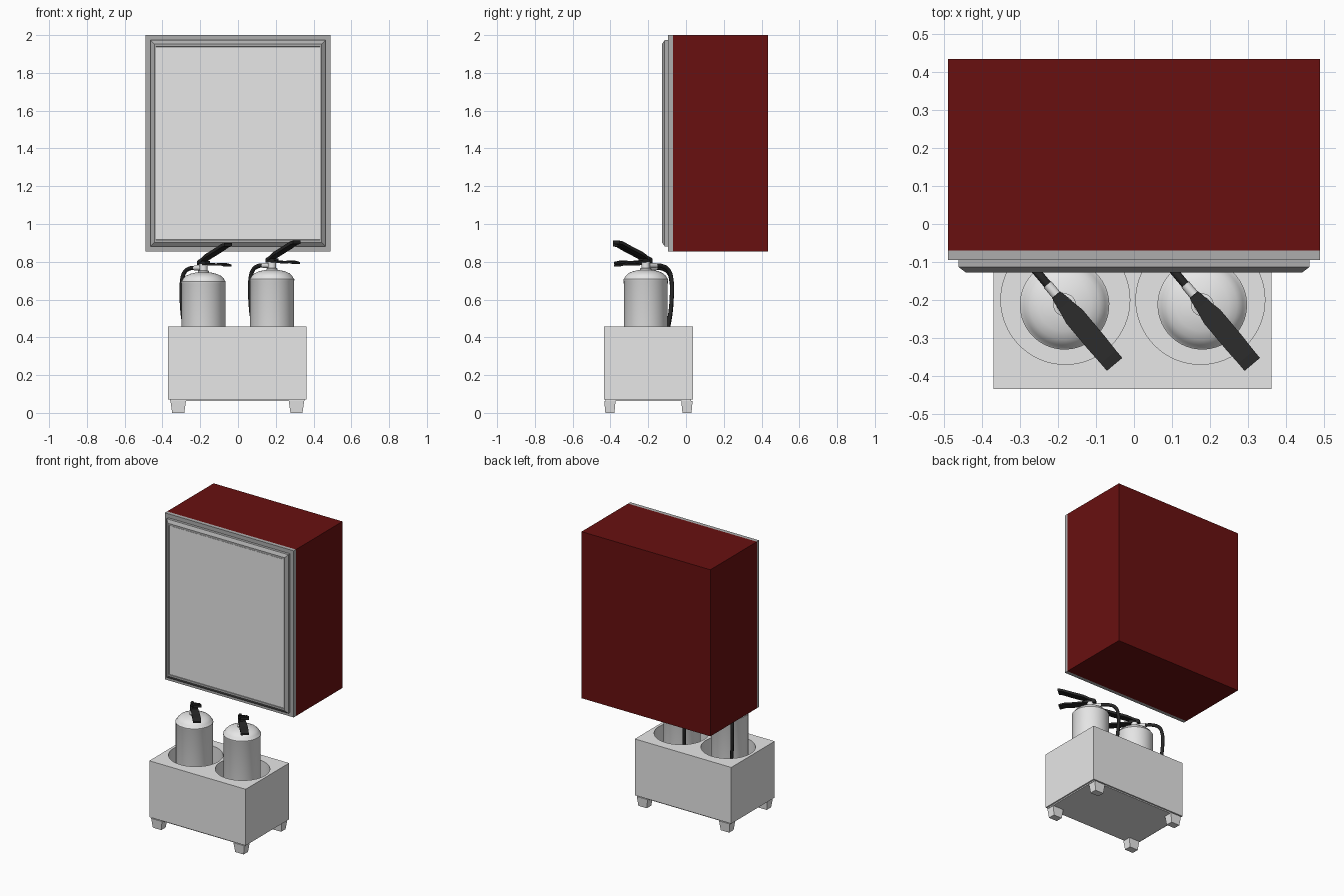
import bpy, bmesh, math
from mathutils import Matrix, Vector

cube = bpy.data.objects.get("Cube")
if cube:
    bpy.data.objects.remove(cube, do_unlink=True)


def material(name, rgb):
    m = bpy.data.materials.new(name)
    m.use_nodes = True
    m.diffuse_color = (*rgb, 1)
    m.node_tree.nodes["Principled BSDF"].inputs["Base Color"].default_value = (*rgb, 1)
    return m


RED = material("dark red", (0.14, 0.005, 0.005))
GREY = material("mid grey", (0.42, 0.42, 0.42))
LIGHT = material("light grey", (0.8, 0.8, 0.8))
BLACK = material("black", (0.02, 0.02, 0.02))


def finish(name, bm, mat, matrix=None, smooth=False):
    bmesh.ops.recalc_face_normals(bm, faces=bm.faces)
    mesh = bpy.data.meshes.new(name)
    bm.to_mesh(mesh)
    bm.free()
    mesh.materials.append(mat)
    ob = bpy.data.objects.new(name, mesh)
    bpy.context.collection.objects.link(ob)
    if matrix:
        ob.matrix_world = matrix
    if smooth:
        select(ob)
        bpy.ops.object.shade_smooth_by_angle(angle=math.radians(35))
    return ob


def select(ob):
    bpy.ops.object.select_all(action="DESELECT")
    ob.select_set(True)
    bpy.context.view_layer.objects.active = ob


def loft(name, rings, mat, matrix=None, smooth=False):
    """Skin a list of equal-length point rings and cap both ends."""
    bm = bmesh.new()
    rows = [[bm.verts.new(p) for p in ring] for ring in rings]
    n = len(rows[0])
    for a, b in zip(rows, rows[1:]):
        for i in range(n):
            j = (i + 1) % n
            bm.faces.new((a[i], a[j], b[j], b[i]))
    bm.faces.new(rows[0])
    bm.faces.new(rows[-1])
    return finish(name, bm, mat, matrix, smooth)


def rect_z(x0, x1, y0, y1, z):
    return [(x0, y0, z), (x1, y0, z), (x1, y1, z), (x0, y1, z)]


def rect_y(half_w, half_h, y, cz=1.4275):
    return [(s * half_w, y, cz + t * half_h) for s, t in ((-1, -1), (1, -1), (1, 1), (-1, 1))]


def turned(name, profile, mat, matrix=None, sides=48):
    rings = [[(r * math.cos(2 * math.pi * i / sides), r * math.sin(2 * math.pi * i / sides), z)
              for i in range(sides)] for r, z in profile]
    return loft(name, rings, mat, matrix, True)


def blade(name, points, thick, mat, matrix):
    """Flat bent bar running along local x, from (x, z, width) stations."""
    rings = [[(x, -w / 2, z), (x, w / 2, z), (x, w / 2, z + thick), (x, -w / 2, z + thick)]
             for x, z, w in points]
    return loft(name, rings, mat, matrix)


def tube(name, points, radius, mat, matrix):
    curve = bpy.data.curves.new(name, "CURVE")
    curve.dimensions = "3D"
    curve.bevel_depth = radius
    curve.bevel_resolution = 3
    curve.use_fill_caps = True
    curve.resolution_u = 8
    sp = curve.splines.new("BEZIER")
    sp.bezier_points.add(len(points) - 1)
    for bp, p in zip(sp.bezier_points, points):
        bp.co = p
        bp.handle_left_type = bp.handle_right_type = "AUTO"
    curve.materials.append(mat)
    ob = bpy.data.objects.new(name, curve)
    bpy.context.collection.objects.link(ob)
    ob.matrix_world = matrix
    select(ob)
    bpy.ops.object.convert(target="MESH")
    bpy.ops.object.shade_smooth_by_angle(angle=math.radians(50))


# Wall cabinet: red body, grey flange, raised chamfered door and light panel
loft("cabinet_body", [rect_y(0.49, 0.5725, y) for y in (-0.07, 0.435)], RED)
loft("cabinet_flange", [rect_y(0.49, 0.5725, y) for y in (-0.095, -0.07)], GREY)
loft("door_frame", [rect_y(0.463, 0.5455, -0.095), rect_y(0.463, 0.5455, -0.113),
                    rect_y(0.443, 0.5255, -0.128), rect_y(0.435, 0.5125, -0.128),
                    rect_y(0.432, 0.5095, -0.122)], GREY)
loft("door_panel", [rect_y(0.433, 0.5105, y) for y in (-0.121, -0.126)], LIGHT)

# Stand with two round wells
stand = loft("stand_box", [rect_z(-0.37, 0.363, -0.435, 0.037, z) for z in (0.07, 0.457)], LIGHT)
for x in (-0.181, 0.175):
    cutter = turned("well_cutter", [(0.17, 0.1), (0.17, 0.6)], LIGHT,
                    Matrix.Translation((x, -0.2, 0)), 64)
    cutter.hide_render = True
    select(stand)
    mod = stand.modifiers.new("well", "BOOLEAN")
    mod.operation = "DIFFERENCE"
    mod.solver = "EXACT"
    mod.object = cutter
    bpy.ops.object.modifier_apply(modifier=mod.name)
    bpy.data.objects.remove(cutter, do_unlink=True)
select(stand)
bpy.ops.object.shade_smooth_by_angle(angle=math.radians(35))
loft("stand_base", [rect_z(-0.36, 0.353, -0.425, 0.027, z) for z in (0.062, 0.071)], LIGHT)

# Tapered feet
for sx, side in ((-1, "right"), (1, "left")):
    for sy, end in ((-1, "front"), (1, "back")):
        cx, cy = -0.0035 + sx * 0.313, -0.199 + sy * 0.204
        loft(f"{end}_{side}_foot",
             [rect_z(cx - a, cx + a, cy - b, cy + b, z)
              for a, b, z in ((0.032, 0.024, 0), (0.041, 0.03, 0.064))], LIGHT)

# Extinguishers, handles pointing diagonally forward
for x, dz, side in ((-0.183, -0.01, "right"), (0.18, 0.003, "left")):
    m = Matrix.Translation((x, -0.213, dz)) @ Matrix.Rotation(math.radians(-50), 4, "Z")
    turned(f"{side}_tank", [(0.1, 0.115), (0.116, 0.13), (0.116, 0.694), (0.118, 0.698),
                            (0.118, 0.706), (0.113, 0.71), (0.107, 0.722), (0.092, 0.736),
                            (0.07, 0.746), (0.04, 0.753), (0.026, 0.755)], LIGHT, m)
    turned(f"{side}_neck", [(0.03, 0.75), (0.03, 0.762), (0.022, 0.764), (0.022, 0.797)],
           LIGHT, m, 24)
    turned(f"{side}_hose_fitting", [(0.013, 0), (0.013, 0.07)], LIGHT,
           m @ Matrix.Translation((0, 0, 0.777)) @ Matrix.Rotation(-math.pi / 2, 4, "Y"), 20)
    blade(f"{side}_valve_head", [(-0.035, 0.793, 0.028), (0.035, 0.793, 0.034)], 0.022, BLACK, m)
    blade(f"{side}_lower_handle", [(-0.03, 0.793, 0.03), (0.04, 0.793, 0.044), (0.1, 0.789, 0.052),
                                   (0.16, 0.792, 0.052), (0.2, 0.785, 0.05)], 0.011, BLACK, m)
    blade(f"{side}_upper_lever", [(-0.03, 0.8, 0.032), (0.0, 0.81, 0.04), (0.04, 0.83, 0.056),
                                  (0.13, 0.866, 0.056), (0.18, 0.888, 0.053),
                                  (0.205, 0.892, 0.053)], 0.017, BLACK, m)
    hose = [(-0.055, 0, 0.777), (-0.11, 0, 0.775), (-0.158, 0, 0.752), (-0.178, 0, 0.7),
            (-0.18, 0, 0.63), (-0.172, 0, 0.54), (-0.154, 0, 0.45), (-0.146, 0, 0.3)]
    tube(f"{side}_hose", hose, 0.011, BLACK, m)
